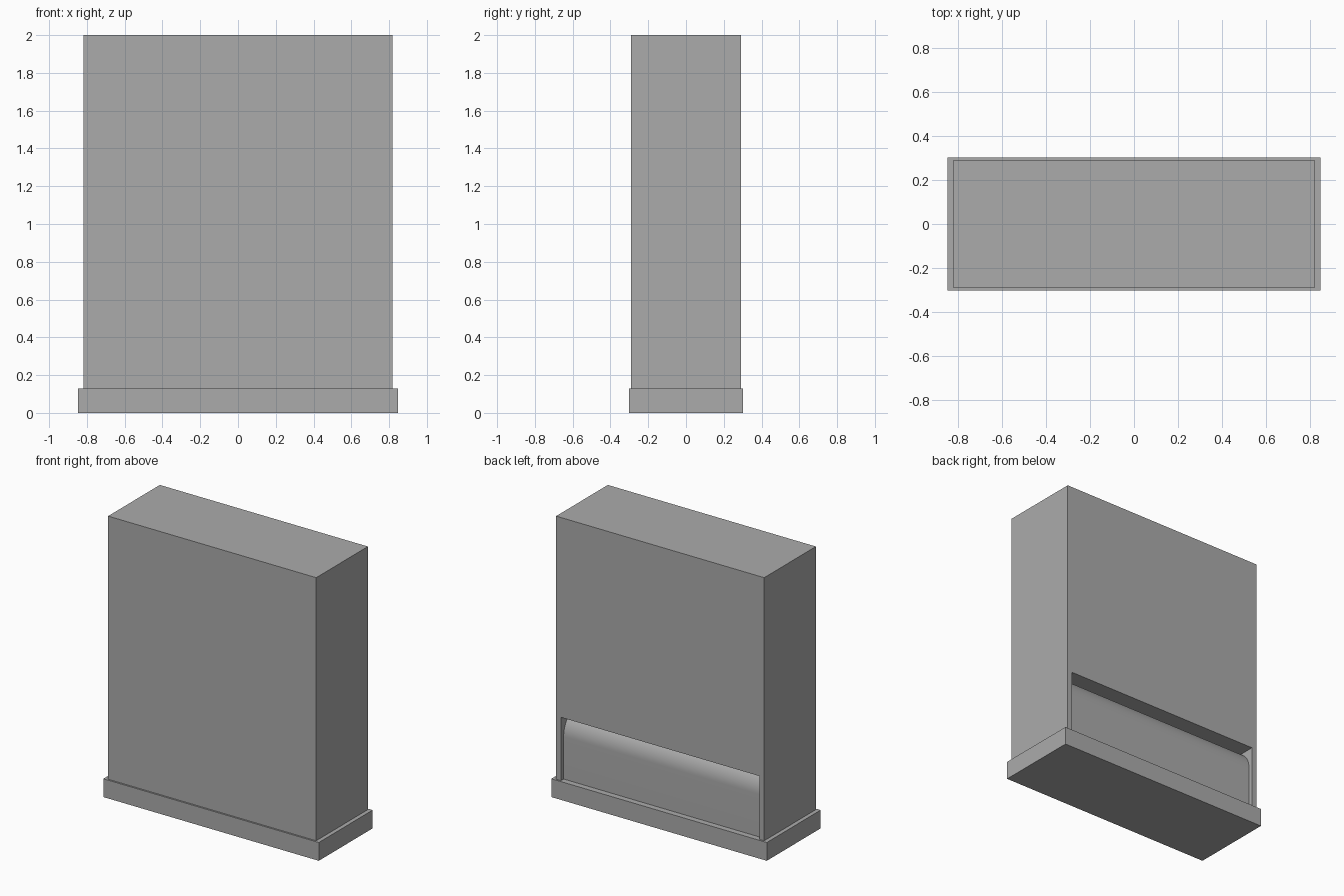
import bpy, bmesh, math

if "Cube" in bpy.data.objects:
    bpy.data.objects.remove(bpy.data.objects["Cube"])

grey = bpy.data.materials.new("plain_grey")
grey.diffuse_color = (0.41, 0.41, 0.41, 1.0)
grey.use_nodes = True
grey.node_tree.nodes["Principled BSDF"].inputs["Base Color"].default_value = grey.diffuse_color


def extrude_x(name, profile, x0, x1, smooth=False):
    """Extrude a closed (y, z) outline from x0 to x1."""
    bm = bmesh.new()
    face = bm.faces.new([bm.verts.new((x0, y, z)) for y, z in profile])
    out = bmesh.ops.extrude_face_region(bm, geom=[face])
    verts = [g for g in out["geom"] if isinstance(g, bmesh.types.BMVert)]
    bmesh.ops.translate(bm, verts=verts, vec=(x1 - x0, 0, 0))
    bmesh.ops.recalc_face_normals(bm, faces=bm.faces[:])
    me = bpy.data.meshes.new(name)
    bm.to_mesh(me)
    bm.free()
    ob = bpy.data.objects.new(name, me)
    bpy.context.collection.objects.link(ob)
    me.materials.append(grey)
    if smooth:
        bpy.ops.object.select_all(action='DESELECT')
        ob.select_set(True)
        bpy.context.view_layer.objects.active = ob
        bpy.ops.object.shade_smooth_by_angle(angle=math.radians(30))
    return ob


def rect(y0, y1, z0, z1):
    return [(y0, z0), (y1, z0), (y1, z1), (y0, z1)]


BX, BY = 0.818, 0.29      # body half sizes
BASE_Z = 0.13             # top of the plinth
RX, RZ = 0.78, 0.58       # recess half width and top
ARC_Z, DEPTH_A, DEPTH_B = 0.43, 0.03, 0.15

# plinth
extrude_x("base", rect(-0.302, 0.302, 0, BASE_Z), -0.847, 0.847)

# cabinet middle: outline dips in over a rounded chute surface at the back
arc = []
for i in range(17):
    t = math.pi / 2 * i / 16
    arc.append((BY - DEPTH_B + (DEPTH_B - DEPTH_A) * math.cos(t),
                ARC_Z + (RZ - ARC_Z) * math.sin(t)))
profile = ([(-BY, BASE_Z), (BY - DEPTH_A, BASE_Z)] + arc
           + [(BY, RZ), (BY, 2.0), (-BY, 2.0)])
body = extrude_x("cabinet_body", profile, -RX, RX, smooth=True)

# full-depth side walls closing the recess at both ends
for side, name in ((-1, "left_side_wall"), (1, "right_side_wall")):
    a, b = sorted((side * RX, side * BX))
    extrude_x(name, rect(-BY, BY, BASE_Z, 2.0), a, b)

# merge the three cabinet pieces into one clean shell
bm = bmesh.new()
for n in ("cabinet_body", "left_side_wall", "right_side_wall"):
    bm.from_mesh(bpy.data.objects[n].data)
# drop the inner walls that would lie coincident inside the cabinet
inner = [f for f in bm.faces if abs(f.normal.x) > 0.9
         and abs(abs(f.calc_center_median().x) - RX) < 1e-4]
bmesh.ops.delete(bm, geom=inner, context='FACES')
# the recess end cheeks, filling between the chute curve and the back plane
cheek = [(BY, BASE_Z), (BY - DEPTH_A, BASE_Z)] + arc + [(BY, RZ)]
for x in (-RX, RX):
    bm.faces.new([bm.verts.new((x, y, z)) for y, z in
                  (cheek if x < 0 else cheek[::-1])])
bmesh.ops.remove_doubles(bm, verts=bm.verts[:], dist=1e-5)
# join the flush front, top and back strips into single flat faces
bmesh.ops.dissolve_limit(bm, angle_limit=math.radians(0.5),
                         verts=bm.verts[:], edges=bm.edges[:])
bm.normal_update()
# cheeks look inward, towards x = 0
for f in bm.faces:
    c = f.calc_center_median()
    if abs(f.normal.x) > 0.9 and abs(c.x) < RX + 0.01 and f.normal.x * c.x > 0:
        f.normal_flip()
bm.to_mesh(body.data)
bm.free()
for n in ("left_side_wall", "right_side_wall"):
    bpy.data.objects.remove(bpy.data.objects[n])
bpy.ops.object.select_all(action='DESELECT')
body.select_set(True)
bpy.context.view_layer.objects.active = body
bpy.ops.object.shade_smooth_by_angle(angle=math.radians(30))
